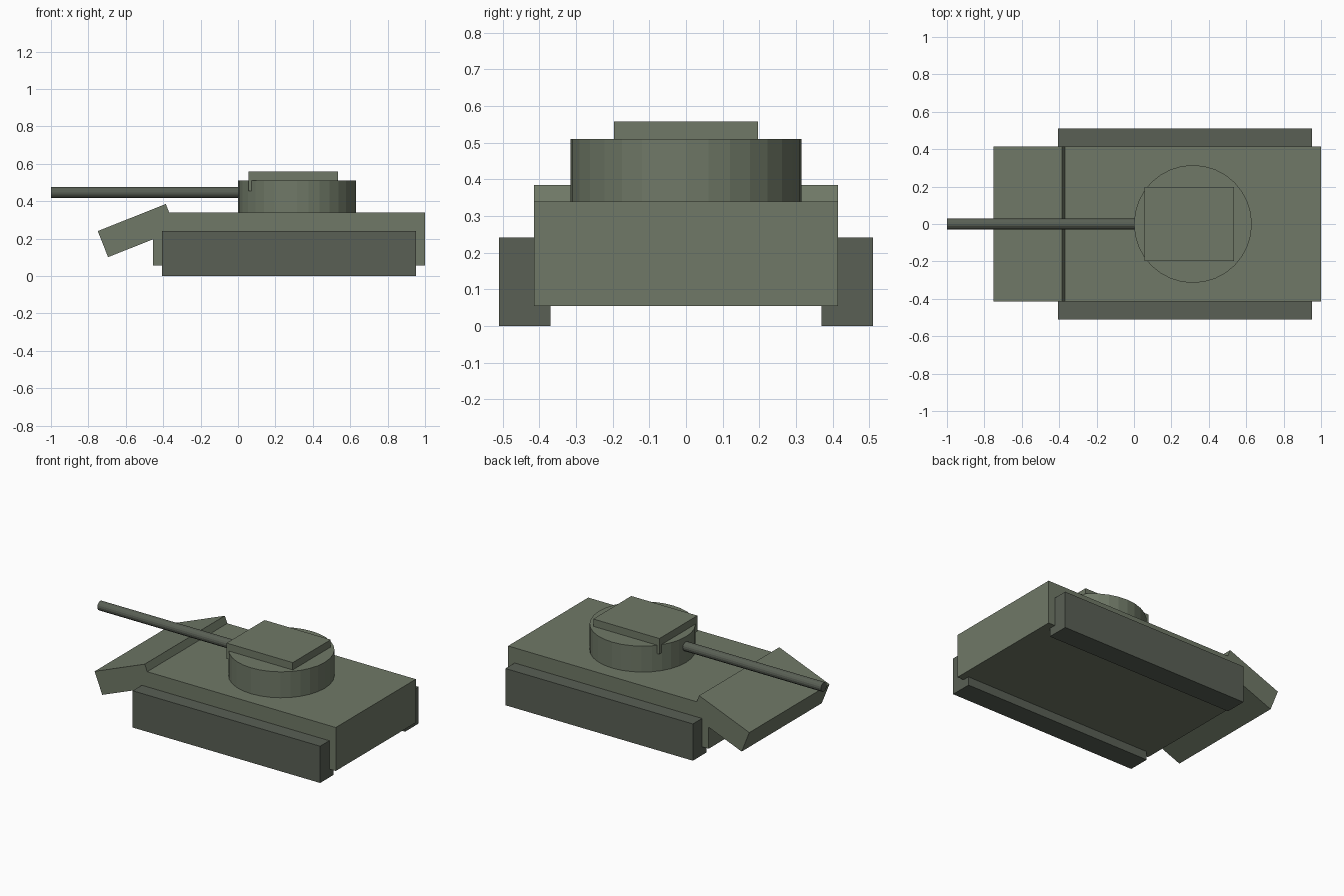
import bpy
from math import atan2, hypot, radians
from mathutils import Vector

if "Cube" in bpy.data.objects:
    bpy.data.objects.remove(bpy.data.objects["Cube"])


def material(name, rgb):
    mat = bpy.data.materials.new(name)
    mat.diffuse_color = (*rgb, 1)
    mat.use_nodes = True
    mat.node_tree.nodes["Principled BSDF"].inputs["Base Color"].default_value = mat.diffuse_color
    return mat


armour = material("armour_green", (0.16, 0.19, 0.135))
dark = material("dark_green", (0.10, 0.115, 0.09))


def finish(name, mat):
    obj = bpy.context.object
    obj.name = name
    obj.data.materials.append(mat)
    return obj


def box(name, lo, hi, mat):
    lo, hi = Vector(lo), Vector(hi)
    bpy.ops.mesh.primitive_cube_add(size=1, location=(lo + hi) / 2)
    obj = finish(name, mat)
    obj.scale = hi - lo
    return obj


def cylinder(name, radius, depth, sides, loc, mat, rot=(0, 0, 0)):
    bpy.ops.mesh.primitive_cylinder_add(vertices=sides, radius=radius, depth=depth,
                                        location=loc, rotation=rot)
    return finish(name, mat)


# Hull
box("hull", (-0.455, -0.415, 0.055), (1.0, 0.415, 0.34), armour)

# Sloped nose plate, tilted about y; its rear end sinks into the hull
low, high, thick = Vector((-0.75, 0, 0.24)), Vector((-0.386, 0, 0.385)), 0.15
along = high - low
normal = Vector((-along.z, 0, along.x)).normalized()
bpy.ops.mesh.primitive_cube_add(size=1, location=(low + high) / 2 - normal * thick / 2,
                                rotation=(0, -atan2(along.z, along.x), 0))
nose = finish("nose_plate", armour)
nose.scale = (hypot(along.x, along.z), 0.83, thick)

# Tracks, one per side
for side, y in (("left", 0.44), ("right", -0.44)):
    box(f"{side}_track", (-0.407, y - 0.07, 0), (0.953, y + 0.07, 0.241), dark)

# Turret, with a hatch whose front corners poke through the turret wall
cylinder("turret", 0.315, 0.17, 32, (0.315, 0, 0.425), armour)
box("hatch", (0.055, -0.197, 0.455), (0.535, 0.197, 0.558), armour)

# Gun barrel, running from the muzzle into the turret
cylinder("gun_barrel", 0.03, 1.05, 16, (-0.475, 0, 0.447), dark, (0, radians(90), 0))
